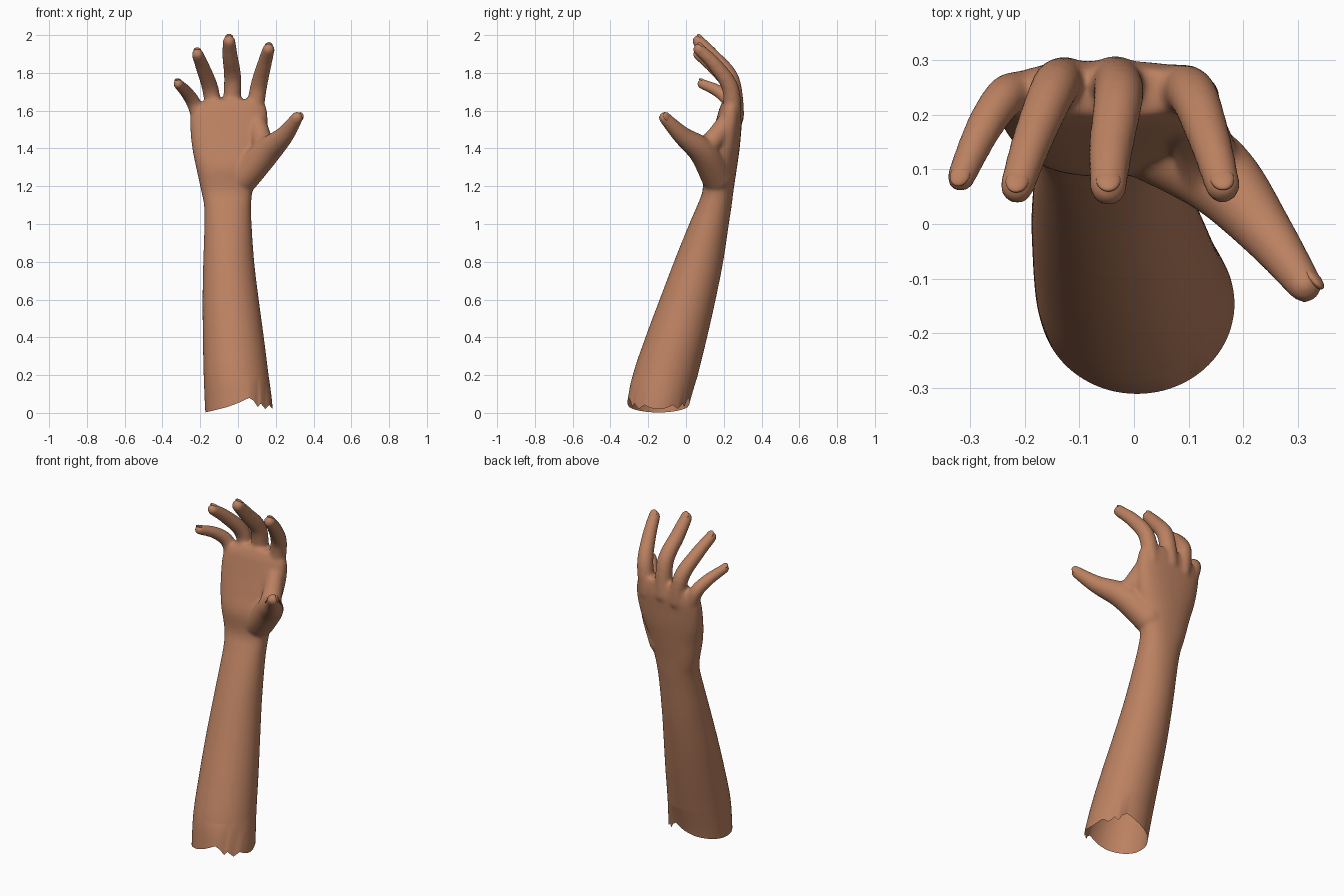
import bpy, bmesh, math
from mathutils import Vector, Matrix

if "Cube" in bpy.data.objects:
    bpy.data.objects.remove(bpy.data.objects["Cube"])

skin = bpy.data.materials.new("skin")
skin.diffuse_color = (0.50, 0.22, 0.12, 1)
skin.use_nodes = True
skin.node_tree.nodes["Principled BSDF"].inputs["Base Color"].default_value = skin.diffuse_color


def spline(rows, steps):
    """Catmull-Rom resample of rows of numbers."""
    out = []
    n = len(rows)
    for i in range(n - 1):
        a, b, c, d = rows[max(i - 1, 0)], rows[i], rows[i + 1], rows[min(i + 2, n - 1)]
        for s in range(steps):
            t = s / steps
            out.append([0.5 * (2 * q + (r - p) * t + (2 * p - 5 * q + 4 * r - w) * t * t
                               + (3 * q - p - 3 * r + w) * t ** 3)
                        for p, q, r, w in zip(a, b, c, d)])
    out.append(list(rows[-1]))
    return out


def skin_rings(bm, rings):
    """Closed surface through a list of rings of points."""
    vs = [[bm.verts.new(p) for p in ring] for ring in rings]
    n = len(vs[0])
    for a, b in zip(vs, vs[1:]):
        for i in range(n):
            j = (i + 1) % n
            bm.faces.new((a[i], a[j], b[j], b[i]))
    bm.faces.new(vs[0][::-1])
    bm.faces.new(vs[-1])


def arm_loft(bm, sections):
    rings = []
    for z, x0, x1, y0, y1, p in spline(sections, 6):
        ring = []
        for i in range(48):
            a = 2 * math.pi * i / 48
            c, s = math.cos(a), math.sin(a)
            ring.append(((x0 + x1) / 2 + (x1 - x0) / 2 * math.copysign(abs(c) ** (2 / p), c),
                         (y0 + y1) / 2 + (y1 - y0) / 2 * math.copysign(abs(s) ** (2 / p), s), z))
        rings.append(ring)
    skin_rings(bm, rings)


def tube(bm, pts):
    """Tube along x, y, z, radius rows with rounded ends."""
    path = spline(pts, 6)
    rings = []
    for i, row in enumerate(path):
        a, b = path[max(i - 1, 0)], path[min(i + 1, len(path) - 1)]
        q = (Vector(b[:3]) - Vector(a[:3])).to_track_quat('Z', 'Y')
        rings.append([Vector(row[:3]) + q @ Vector((row[3] * math.cos(t), row[3] * math.sin(t), 0))
                      for t in (2 * math.pi * k / 24 for k in range(24))])
    skin_rings(bm, rings)
    for row in (path[0], path[-1]):
        bmesh.ops.create_uvsphere(bm, u_segments=24, v_segments=16, radius=row[3],
                                  matrix=Matrix.Translation(row[:3]))


# forearm, wrist and palm: z, left, right, front, back, squareness
arm = [(-0.06, -0.17, 0.187, -0.315, 0.01, 2), (0.03, -0.175, 0.182, -0.308, 0.025, 2),
       (0.2, -0.182, 0.162, -0.282, 0.063, 2), (0.4, -0.186, 0.137, -0.215, 0.112, 2),
       (0.6, -0.188, 0.11, -0.14, 0.157, 2), (0.8, -0.184, 0.086, -0.064, 0.197, 2),
       (1.0, -0.178, 0.072, 0.017, 0.227, 2.1), (1.1, -0.180, 0.07, 0.06, 0.242, 2.2),
       (1.18, -0.196, 0.078, 0.088, 0.252, 2.3), (1.3, -0.222, 0.11, 0.088, 0.27, 2.3),
       (1.4, -0.242, 0.14, 0.115, 0.284, 2.4), (1.5, -0.252, 0.156, 0.145, 0.293, 2.5),
       (1.57, -0.25, 0.156, 0.165, 0.298, 2.5), (1.62, -0.225, 0.148, 0.18, 0.294, 2.4),
       (1.66, -0.16, 0.12, 0.2, 0.285, 2.2)]

# digits from knuckle to tip: x, y, z, radius
digits = {
    "little": [(-0.195, 0.235, 1.53, 0.043), (-0.232, 0.235, 1.635, 0.039),
               (-0.275, 0.175, 1.70, 0.034), (-0.317, 0.084, 1.742, 0.027)],
    "ring": [(-0.125, 0.26, 1.56, 0.046), (-0.145, 0.25, 1.71, 0.044),
             (-0.185, 0.155, 1.825, 0.038), (-0.214, 0.068, 1.898, 0.032)],
    "middle": [(-0.035, 0.262, 1.58, 0.047), (-0.028, 0.237, 1.765, 0.046),
               (-0.042, 0.14, 1.887, 0.041), (-0.047, 0.066, 1.967, 0.034)],
    "index": [(0.082, 0.245, 1.56, 0.048), (0.108, 0.235, 1.72, 0.045),
              (0.138, 0.155, 1.84, 0.039), (0.162, 0.07, 1.924, 0.033)],
    "thumb": [(0.03, 0.165, 1.25, 0.085), (0.15, 0.09, 1.38, 0.074),
              (0.245, -0.02, 1.468, 0.05), (0.312, -0.112, 1.562, 0.033)],
}
bm = bmesh.new()
arm_loft(bm, arm)
for pts in digits.values():
    tube(bm, pts)
# fleshy web between thumb and index
tube(bm, [(0.14, 0.10, 1.40, 0.06), (0.125, 0.15, 1.45, 0.055), (0.1, 0.215, 1.54, 0.05)])
bmesh.ops.recalc_face_normals(bm, faces=bm.faces)
me = bpy.data.meshes.new("arm_and_hand")
bm.to_mesh(me)
bm.free()
body = bpy.data.objects.new("arm_and_hand", me)
bpy.context.collection.objects.link(body)

# fuse the parts into one soft surface
m = body.modifiers.new("fuse", 'REMESH')
m.mode = 'VOXEL'
m.voxel_size = 0.008
m = body.modifiers.new("soften", 'SMOOTH')
m.factor = 0.5
m.iterations = 16
fused = bpy.data.meshes.new_from_object(body.evaluated_get(bpy.context.evaluated_depsgraph_get()))
body.modifiers.clear()
body.data = fused

# open the arm at the bottom and give it a torn rim
rim = [(-0.3, 0.0), (-0.17, 0.003), (-0.06, 0.03), (0.0, 0.052), (0.06, 0.08), (0.085, 0.062),
       (0.105, 0.03), (0.12, 0.05), (0.145, 0.02), (0.165, 0.042), (0.19, 0.012), (0.4, 0.01)]


def rim_height(x):
    for (a, za), (b, zb) in zip(rim, rim[1:]):
        if a <= x <= b:
            return za + (zb - za) * (x - a) / (b - a)
    return 0


bm = bmesh.new()
bm.from_mesh(fused)
bmesh.ops.bisect_plane(bm, geom=bm.verts[:] + bm.edges[:] + bm.faces[:], dist=1e-5,
                       plane_co=(0, 0, 0), plane_no=(0, 0, -1), clear_outer=True)
for v in bm.verts:
    if v.co.z < 0.2:
        v.co.z += rim_height(v.co.x) * (1 - v.co.z / 0.2)
for f in bm.faces:
    f.smooth = True
bm.to_mesh(fused)
bm.free()
fused.materials.clear()
fused.materials.append(skin)

# nails: thin domes on the back of each fingertip
for name, pts in digits.items():
    tip, prev = Vector(pts[-1][:3]), Vector(pts[-2][:3])
    r = pts[-1][3]
    along = (tip - prev).normalized()
    back = Vector((0.75, 0.45, 0.3)) if name == "thumb" else Vector((0, 0.5, 1))
    back = (back - along * back.dot(along)).normalized()
    side = along.cross(back)
    rot = Matrix((side, along, back)).transposed().to_4x4()
    bm = bmesh.new()
    bmesh.ops.create_uvsphere(bm, u_segments=20, v_segments=12, radius=1)
    bm.transform(Matrix.Translation(tip + back * r * 0.66 + along * r * 0.1) @ rot
                 @ Matrix.Diagonal((r * 0.66, r * 0.85, r * 0.3, 1)))
    for f in bm.faces:
        f.smooth = True
    nm = bpy.data.meshes.new(name + "_nail")
    bm.to_mesh(nm)
    bm.free()
    nm.materials.append(skin)
    bpy.context.collection.objects.link(bpy.data.objects.new(name + "_nail", nm))
